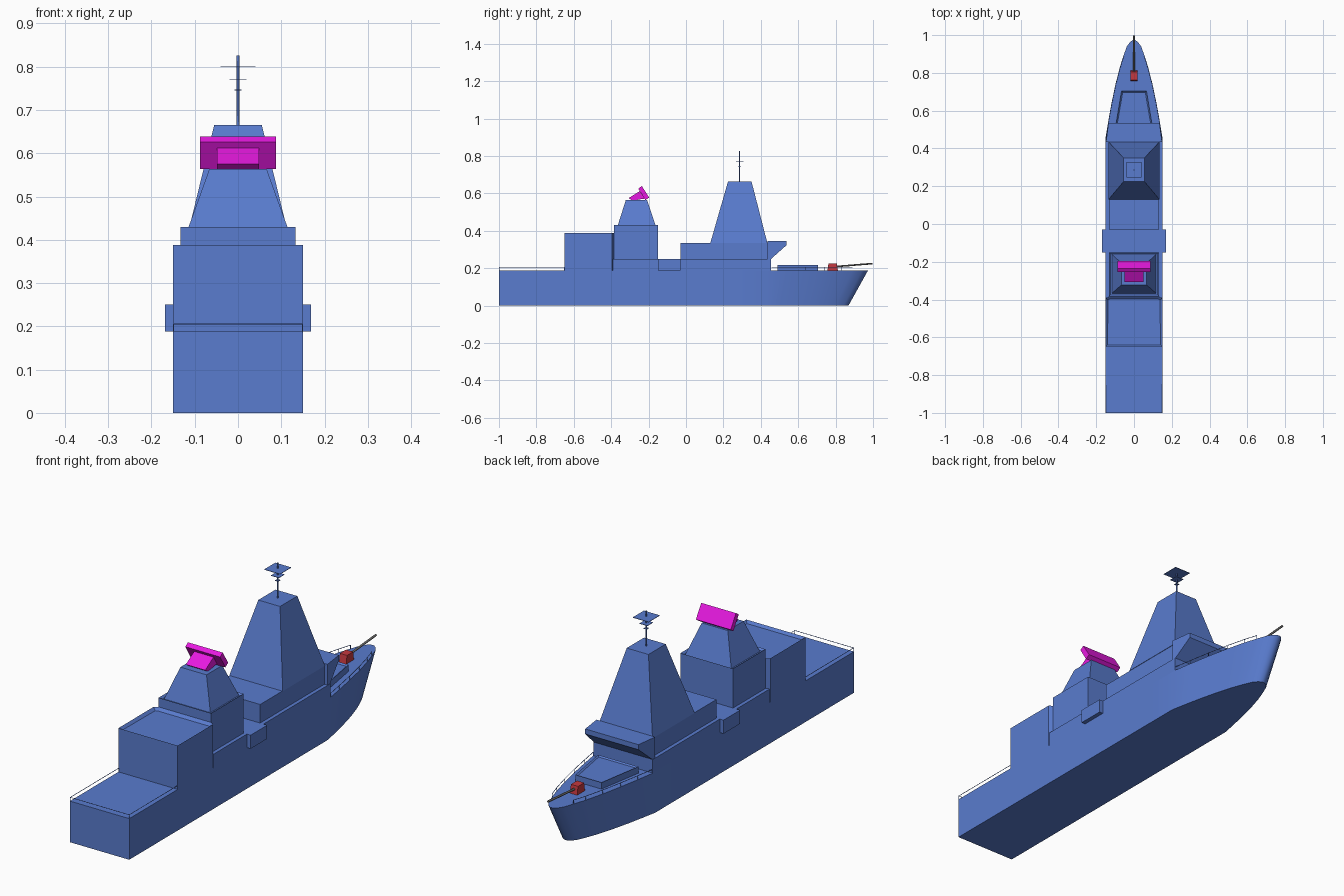
import bpy, bmesh
from mathutils import Vector

if "Cube" in bpy.data.objects:
    bpy.data.objects.remove(bpy.data.objects["Cube"])


def material(name, rgb):
    m = bpy.data.materials.new(name)
    m.diffuse_color = (*rgb, 1)
    m.use_nodes = True
    m.node_tree.nodes["Principled BSDF"].inputs["Base Color"].default_value = m.diffuse_color
    return m


BLUE = material("hull_blue", (0.10, 0.20, 0.62))
MAGENTA = material("radar_magenta", (0.80, 0.01, 0.75))
RED = material("gun_red", (0.55, 0.04, 0.05))
GREY = material("barrel_grey", (0.15, 0.15, 0.15))


def finish(name, bm, mat):
    bmesh.ops.recalc_face_normals(bm, faces=bm.faces)
    me = bpy.data.meshes.new(name)
    bm.to_mesh(me)
    bm.free()
    ob = bpy.data.objects.new(name, me)
    bpy.context.collection.objects.link(ob)
    me.materials.append(mat)
    return ob


def loft(name, low, high, mat=BLUE, recess=None):
    """Joins two matching loops of 3D points; recess = (rim width, depth)."""
    bm = bmesh.new()
    a = [bm.verts.new(p) for p in low]
    b = [bm.verts.new(p) for p in high]
    n = len(a)
    for i in range(n):
        j = (i + 1) % n
        bm.faces.new((a[i], a[j], b[j], b[i]))
    bm.faces.new(a[::-1])
    top = bm.faces.new(b)
    if recess:
        bm.normal_update()
        bmesh.ops.inset_individual(bm, faces=[top], thickness=recess[0])
        bmesh.ops.translate(bm, verts=top.verts, vec=(0, 0, -recess[1]))
    return finish(name, bm, mat)


def rect(w, y0, y1, z, w1=None):
    w1 = w if w1 is None else w1
    return [(-w, y0, z), (w, y0, z), (w1, y1, z), (-w1, y1, z)]


def box(name, w, y0, y1, z0, z1, mat=BLUE, recess=None):
    return loft(name, rect(w, y0, y1, z0), rect(w, y0, y1, z1), mat, recess)


def side_prism(name, profile, width, mat):
    """Extrudes a (y, z) profile across x; width is a function of y."""
    return loft(name, [(-width(y), y, z) for y, z in profile],
                [(width(y), y, z) for y, z in profile], mat)


def rod(name, points, radius, mat=BLUE):
    cu = bpy.data.curves.new(name, 'CURVE')
    cu.dimensions = '3D'
    cu.bevel_depth = radius
    cu.bevel_resolution = 1
    cu.use_fill_caps = True
    sp = cu.splines.new('POLY')
    sp.points.add(len(points) - 1)
    for p, co in zip(sp.points, points):
        p.co = (*co, 1)
    ob = bpy.data.objects.new(name, cu)
    bpy.context.collection.objects.link(ob)
    cu.materials.append(mat)
    return ob


DECK = 0.188

# hull: half outline from stern to stem, raked at the bow
half = [(0.15, -1), (0.15, 0.30), (0.15, 0.46), (0.137, 0.54), (0.119, 0.64),
        (0.098, 0.74), (0.075, 0.83), (0.056, 0.89), (0.038, 0.94),
        (0.022, 0.962), (0.008, 0.973)]
outline = half + [(-x, y) for x, y in reversed(half)]


def rake(y):
    return y if y < 0.31 else 0.30 + (y - 0.30) * 0.845


hull = loft("hull", [(x, rake(y), 0) for x, y in outline],
            [(x, y, DECK) for x, y in outline])
bpy.ops.object.select_all(action='DESELECT')
hull.select_set(True)
bpy.context.view_layer.objects.active = hull
bpy.ops.object.shade_smooth_by_angle(angle=0.6)

# lower superstructure, flush with the hull sides, and midship sponson
box("aft_lower_deckhouse", 0.15, -0.39, -0.15, DECK, 0.25)
box("forward_lower_deckhouse", 0.15, -0.03, 0.455, DECK, 0.25)
box("midship_sponson", 0.169, -0.15, -0.03, DECK, 0.25)

# hangar with chamfered forward corners and a low parapet
plan = [(-0.15, -0.65), (0.15, -0.65), (0.15, -0.395), (0.133, -0.384),
        (-0.133, -0.384), (-0.15, -0.395)]
loft("hangar", [(x, y, DECK) for x, y in plan],
     [(x, y, 0.388) for x, y in plan], recess=(0.014, 0.012))

# aft deckhouse and radar tower
box("aft_deckhouse", 0.133, -0.384, -0.15, 0.25, 0.43, recess=(0.013, 0.008))
loft("radar_tower", rect(0.117, -0.367, -0.16, 0.422),
     rect(0.066, -0.322, -0.208, 0.564))

# forward deckhouse, bridge and mast tower
box("forward_deckhouse", 0.133, -0.03, 0.45, 0.25, 0.335)
side_prism("bridge", [(0.435, 0.25), (0.455, 0.25), (0.536, 0.322),
                      (0.536, 0.345), (0.435, 0.345)],
           lambda y: 0.148 if y < 0.46 else 0.135, BLUE)
loft("mast_tower", rect(0.135, 0.13, 0.435, 0.335),
     rect(0.055, 0.225, 0.35, 0.665))

# pole mast with square platforms
rod("pole_mast", [(0, 0.287, 0.66), (0, 0.287, 0.826)], 0.003)
for i, (s, z) in enumerate([(0.04, 0.80), (0.02, 0.77), (0.008, 0.746)]):
    box(f"mast_platform_{i + 1}", s, 0.287 - s, 0.287 + s, z - 0.001, z + 0.001)

# tilted radar panel on its slanted support
side_prism("radar_panel", [(-0.255, 0.626), (-0.236, 0.639),
                           (-0.197, 0.578), (-0.217, 0.564)],
           lambda y: 0.088, MAGENTA)
side_prism("radar_support", [(-0.247, 0.612), (-0.307, 0.575),
                             (-0.288, 0.562), (-0.222, 0.572)],
           lambda y: 0.049, MAGENTA)

# foredeck plinth and gun
loft("foredeck_plinth", rect(0.102, 0.49, 0.705, DECK, 0.066),
     rect(0.102, 0.49, 0.705, 0.218, 0.066), recess=(0.01, 0.006))
side_prism("gun_turret", [(0.756, DECK), (0.812, DECK), (0.806, 0.226),
                          (0.762, 0.226)], lambda y: 0.018, RED)
rod("gun_barrel", [(0, 0.80, 0.209), (0, 0.997, 0.225)], 0.005, GREY)

# thin deck rails around the stern deck and along the foredeck
aft = [(-0.149, -0.65), (-0.149, -0.999), (0.149, -0.999), (0.149, -0.65)]
fore = [(0.149, 0.457)] + [(x - 0.002, y) for x, y in half[3:8]]
paths = {"stern_rail": aft, "foredeck_rail_right": fore,
         "foredeck_rail_left": [(-x, y) for x, y in fore]}
for name, path in paths.items():
    rod(name, [(x, y, 0.205) for x, y in path], 0.0013)
    for i, (x, y) in enumerate(path):
        rod(f"{name}_post_{i + 1}", [(x, y, DECK - 0.002), (x, y, 0.205)], 0.0013)
